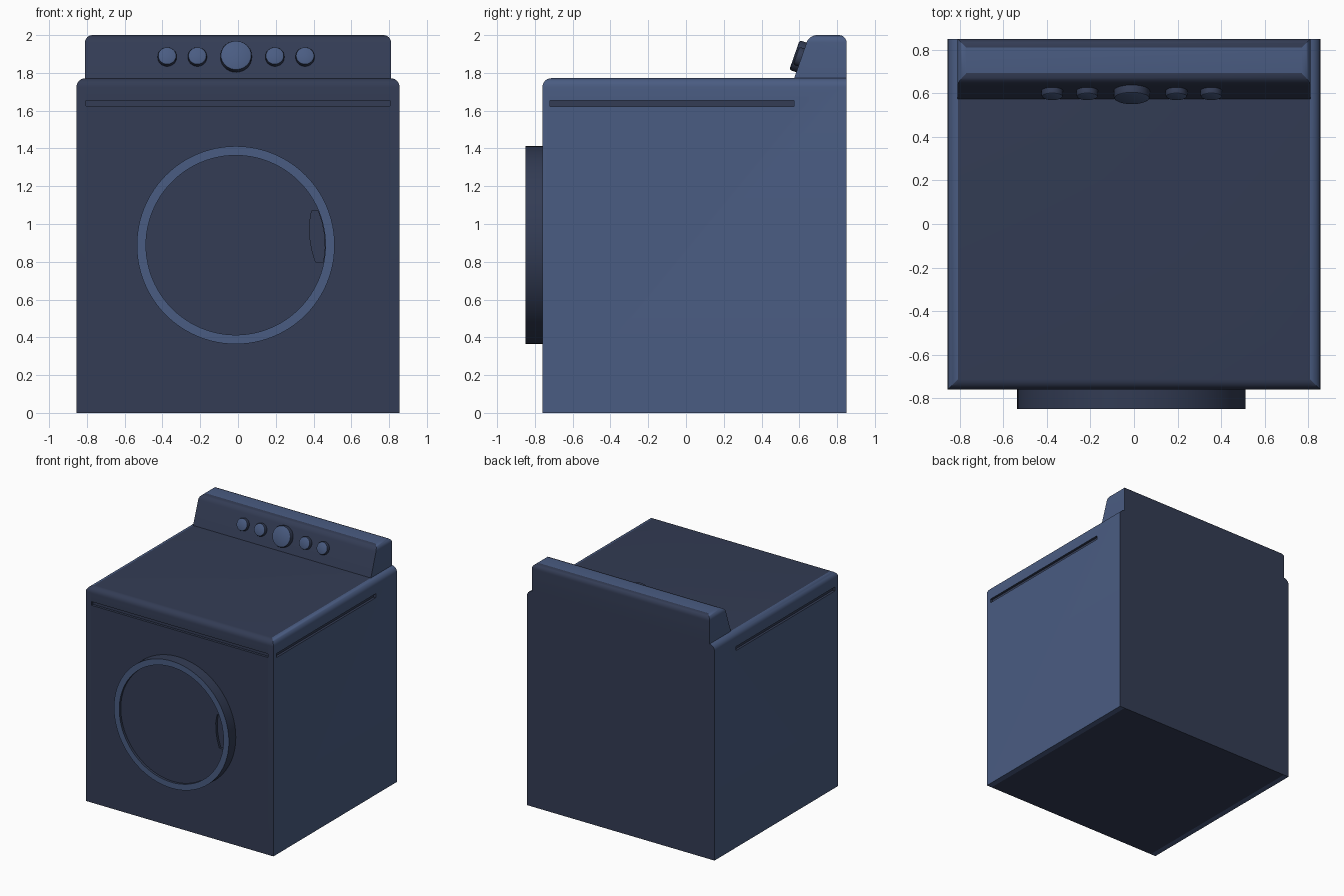
import bpy, bmesh, math
from mathutils import Vector, Matrix

if "Cube" in bpy.data.objects:
    bpy.data.objects.remove(bpy.data.objects["Cube"])


def material(name, rgb):
    m = bpy.data.materials.new(name)
    m.diffuse_color = (*rgb, 1)
    m.use_nodes = True
    m.node_tree.nodes["Principled BSDF"].inputs["Base Color"].default_value = m.diffuse_color
    return m


MATS = [material("dark_navy", (0.033, 0.045, 0.089)),
        material("steel_blue", (0.068, 0.107, 0.223))]


def prism(bm, outline, a, b, axis):
    """Extrude a 2D outline between a and b along x or y."""
    def place(p, t):
        return (t, p[0], p[1]) if axis == "x" else (p[0], t, p[1])
    face = bm.faces.new([bm.verts.new(place(p, a)) for p in outline])
    ext = bmesh.ops.extrude_face_region(bm, geom=[face])["geom"]
    for v in ext:
        if isinstance(v, bmesh.types.BMVert):
            v.co["xy".index(axis)] = b
    bmesh.ops.recalc_face_normals(bm, faces=bm.faces)


def lathe(bm, profile, centre, direction, steps):
    """Spin (radius, height) points about a direction."""
    vs = [bm.verts.new((r, 0, h)) for r, h in profile]
    es = [bm.edges.new(p) for p in zip(vs, vs[1:])]
    bmesh.ops.spin(bm, geom=vs + es, cent=(0, 0, 0), axis=(0, 0, 1),
                   angle=2 * math.pi, steps=steps)
    bmesh.ops.remove_doubles(bm, verts=bm.verts, dist=1e-5)
    bmesh.ops.recalc_face_normals(bm, faces=bm.faces)
    rot = Vector(direction).to_track_quat("Z", "Y").to_matrix().to_4x4()
    bmesh.ops.transform(bm, matrix=Matrix.Translation(centre) @ rot, verts=bm.verts)


def round_edges(bm, rule, size):
    edges = [e for e in bm.edges if rule(*[v.co for v in e.verts])]
    bmesh.ops.bevel(bm, geom=edges, offset=size, segments=6, profile=0.5,
                    affect="EDGES", clamp_overlap=True)
    bm.normal_update()


def finish(bm, name, is_blue=lambda f: False):
    bm.normal_update()
    for f in bm.faces:
        f.material_index = int(is_blue(f))
    me = bpy.data.meshes.new(name)
    bm.to_mesh(me)
    bm.free()
    for m in MATS:
        me.materials.append(m)
    ob = bpy.data.objects.new(name, me)
    bpy.context.collection.objects.link(ob)
    return ob


def activate(ob):
    bpy.ops.object.select_all(action="DESELECT")
    ob.select_set(True)
    bpy.context.view_layer.objects.active = ob


def cut(ob, cutter):
    activate(ob)
    mod = ob.modifiers.new("cut", "BOOLEAN")
    mod.solver = "EXACT"
    mod.object = cutter
    bpy.ops.object.modifier_apply(modifier=mod.name)
    bpy.data.objects.remove(cutter)


def smooth(ob):
    activate(ob)
    bpy.ops.object.shade_smooth_by_angle(angle=math.radians(35))


def rect(a0, a1, b0, b1):
    return [(a0, b0), (a1, b0), (a1, b1), (a0, b1)]


# Cabinet: box with rounded top front and side edges, blue sides wrapping underneath
W, TOP, FRONT, BACK = 0.855, 1.772, -0.76, 0.85
bm = bmesh.new()
prism(bm, rect(FRONT, BACK, 0, TOP), -W, W, "x")
round_edges(bm, lambda a, b: min(a.z, b.z) > TOP - 0.01 and min(a.y, b.y) < 0, 0.047)
for s in (-1, 1):
    bmesh.ops.bisect_plane(bm, geom=bm.verts[:] + bm.edges[:] + bm.faces[:], dist=1e-4,
                           plane_co=(s * 0.808, 0, 0), plane_no=(1, 0, 0))
cabinet = finish(bm, "cabinet", lambda f: abs(f.normal.x) > 0.01 or (
    f.normal.z < -0.9 and abs(f.calc_center_median().x) > 0.808))

# Trim grooves on the front and both sides
bm = bmesh.new()
prism(bm, rect(-0.805, 0.805, 1.625, 1.655), FRONT - 0.05, FRONT + 0.02, "y")
for s in (-1, 1):
    prism(bm, rect(-0.72, 0.572, 1.622, 1.655), s * (W - 0.02), s * (W + 0.05), "x")
cut(cabinet, finish(bm, "groove_cutter"))
smooth(cabinet)

# Control panel with sloped front and rounded upper edges
bm = bmesh.new()
prism(bm, [(0.572, TOP - 0.002), (0.652, 2), (BACK, 2), (BACK, TOP - 0.002)], -0.81, 0.81, "x")
round_edges(bm, lambda a, b: min(a.z, b.z) > 1.99, 0.04)
smooth(finish(bm, "control_panel", lambda f: abs(f.normal.x) > 0.01 or f.normal.z > 0.995))

# Knobs standing square to the sloped front
slope = Vector((0, 0.08, 0.23)).normalized()
out = Vector((0, -slope.z, slope.y))
KNOBS = [(-0.375, 0.05, 0.03), (-0.215, 0.05, 0.03), (-0.01, 0.083, 0.038),
         (0.195, 0.05, 0.03), (0.355, 0.05, 0.03)]
for i, (x, r, h) in enumerate(KNOBS):
    bm = bmesh.new()
    lathe(bm, [(0, -0.005), (r, -0.005), (r, h - 0.012), (r - 0.003, h - 0.004),
               (r - 0.01, h), (0, h)], (x, 0.61, 1.882), out, 40)
    smooth(finish(bm, f"knob_{i + 1}", lambda f: f.normal.dot(out) > 0.8))

# Round door: dark drum, blue rim face, shallow recessed panel
CX, CZ, R_OUT, R_IN = -0.012, 0.888, 0.524, 0.475
bm = bmesh.new()
lathe(bm, [(0, -0.005), (R_OUT, -0.005), (R_OUT, 0.09), (R_IN, 0.09), (R_IN, 0.07), (0, 0.07)],
      (CX, FRONT, CZ), (0, -1, 0), 96)
door = finish(bm, "door", lambda f: f.normal.y < -0.9 and f.calc_center_median().y < -0.845)

# Finger grip sunk beside the rim
left = [(0.39, 1.07), (0.378, 1.0), (0.38, 0.93), (0.392, 0.86), (0.41, 0.80)]
right = [(CX + math.sqrt(0.472 ** 2 - (z - CZ) ** 2), z) for z in (0.80, 0.87, 0.94, 1.01, 1.07)]
bm = bmesh.new()
prism(bm, left + right, -0.84, -0.81, "y")
cut(door, finish(bm, "grip_cutter"))
smooth(door)
